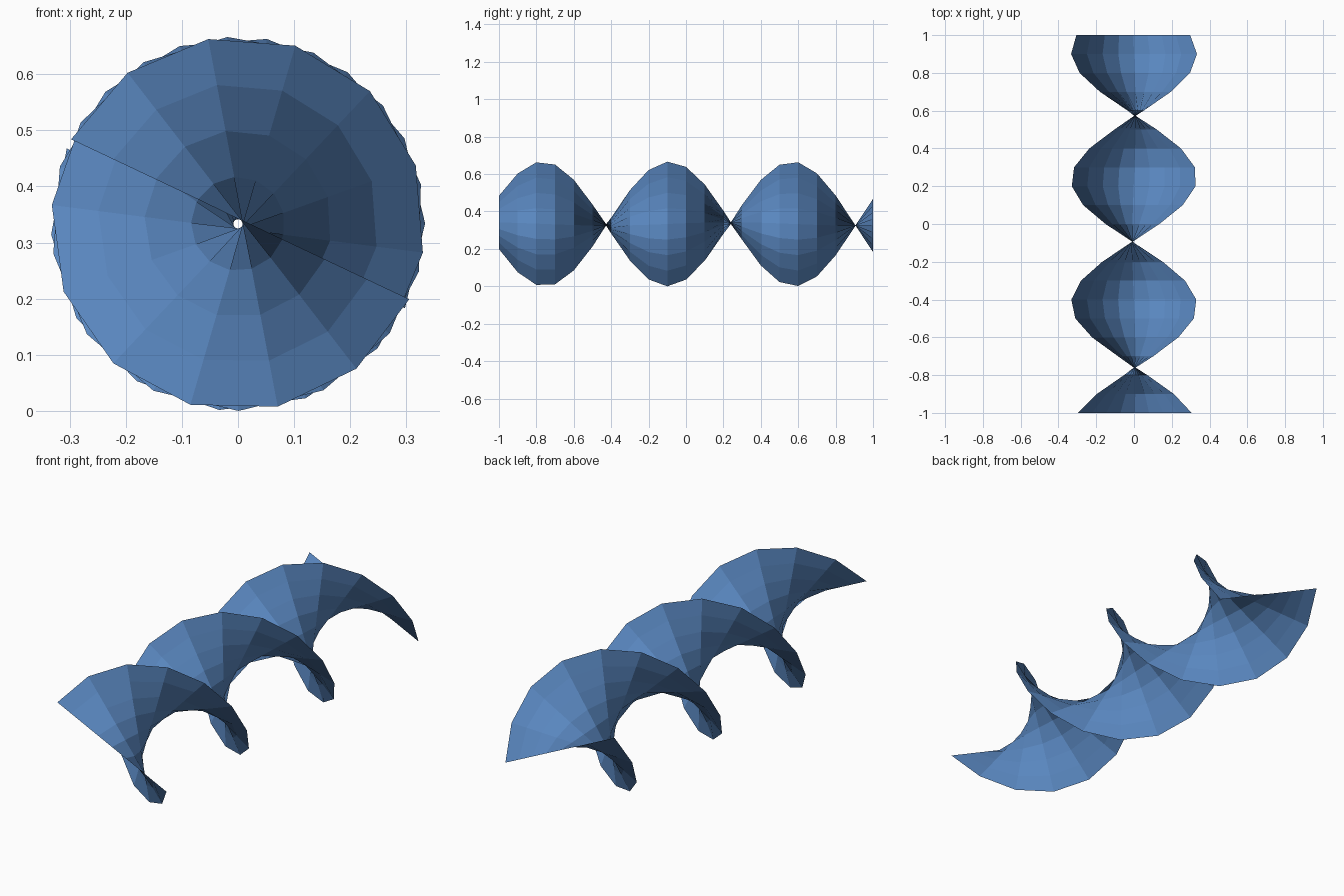
import bpy, bmesh, math

if "Cube" in bpy.data.objects:
    bpy.data.objects.remove(bpy.data.objects["Cube"])

LENGTH, HALF_W = 2.0, 1 / 3
STEPS, ACROSS = 20, 8
OFFSET = 0.009                    # sheet sits slightly off the twist axis
START = math.radians(-25.3)       # tilt of the front end
TWIST = math.radians(-540)        # one and a half turns over the length

# Flat subdivided strip, running along y
bm = bmesh.new()
bmesh.ops.create_grid(bm, x_segments=ACROSS, y_segments=STEPS, size=1.0)

# Twist the strip around the y axis
for v in bm.verts:
    u, y = v.co.x * HALF_W, v.co.y * LENGTH / 2
    a = START + TWIST * (y / LENGTH + 0.5)
    v.co = (u * math.cos(a) - OFFSET * math.sin(a),
            y,
            u * math.sin(a) + OFFSET * math.cos(a) + HALF_W)

mesh = bpy.data.meshes.new("twisted_ribbon")
bm.to_mesh(mesh)
bm.free()
ribbon = bpy.data.objects.new("twisted_ribbon", mesh)
bpy.context.collection.objects.link(ribbon)

# Blue surface
mat = bpy.data.materials.new("blue")
mat.diffuse_color = (0.1, 0.24, 0.52, 1)
mat.use_nodes = True
mat.node_tree.nodes["Principled BSDF"].inputs["Base Color"].default_value = mat.diffuse_color
mesh.materials.append(mat)
